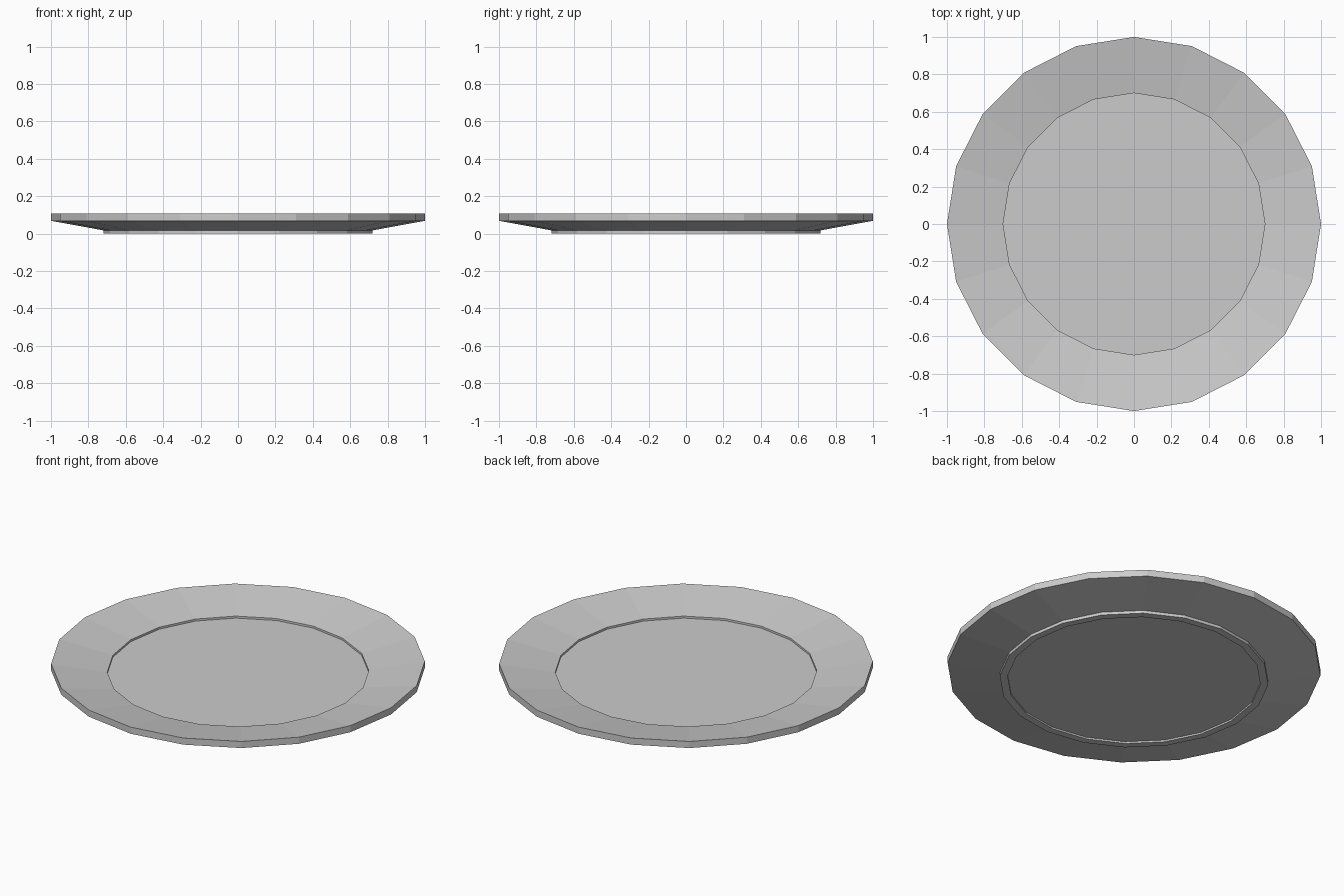
import bpy, bmesh
from math import cos, sin, tau

if "Cube" in bpy.data.objects:
    bpy.data.objects.remove(bpy.data.objects["Cube"])

SIDES = 20

# Half section (radius, height) from underside centre to top centre
profile = [
    (0.678, 0.010),                  # recessed underside
    (0.678, 0.0), (0.72, 0.0),       # foot ring
    (0.72, 0.017),                   # foot outer wall
    (1.0, 0.068), (1.0, 0.107),      # sloped underside and rim edge
    (0.70, 0.055),                   # sloped upper rim
    (0.70, 0.043),                   # step down to the flat well
]

bm = bmesh.new()
rings = [[bm.verts.new((r * cos(tau * i / SIDES), r * sin(tau * i / SIDES), z))
          for i in range(SIDES)] for r, z in profile]
for a, b in zip(rings, rings[1:]):
    for i in range(SIDES):
        j = (i + 1) % SIDES
        bm.faces.new((a[i], a[j], b[j], b[i]))

# Flat underside and well
bm.faces.new(rings[0][::-1])
bm.faces.new(rings[-1])
bmesh.ops.recalc_face_normals(bm, faces=bm.faces)

mesh = bpy.data.meshes.new("plate")
bm.to_mesh(mesh)
bm.free()
plate = bpy.data.objects.new("plate", mesh)
bpy.context.collection.objects.link(plate)
